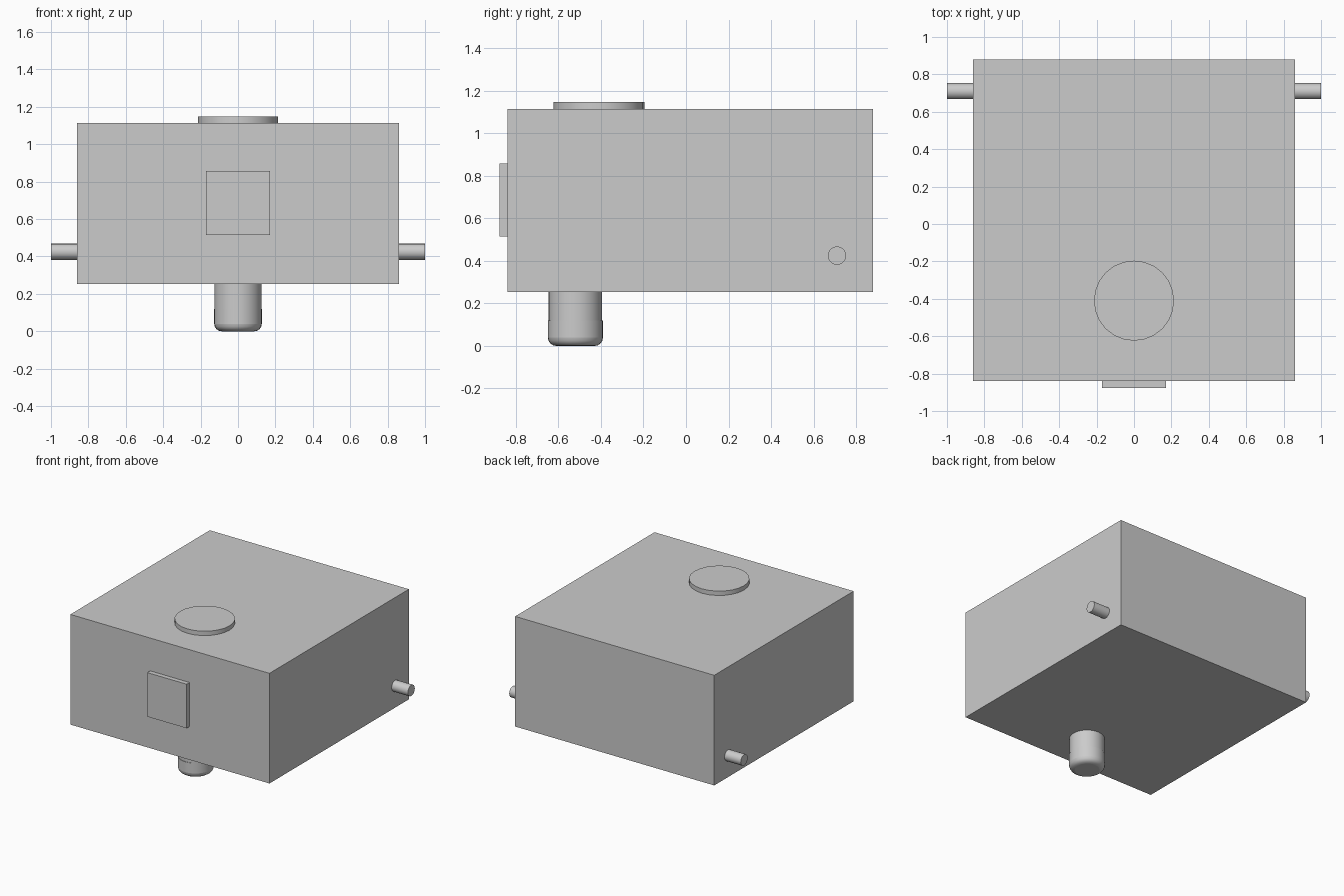
import bpy
import math
from mathutils import Matrix

cube = bpy.data.objects.get("Cube")
if cube:
    bpy.data.objects.remove(cube, do_unlink=True)

# Single plain grey for every part
grey = bpy.data.materials.new("plain_grey")
grey.use_nodes = True
colour = (0.6, 0.6, 0.6, 1)
grey.diffuse_color = colour
grey.node_tree.nodes["Principled BSDF"].inputs["Base Color"].default_value = colour


def finish(obj, name, smooth=False):
    obj.name = name
    obj.data.materials.append(grey)
    if smooth:
        bpy.ops.object.shade_smooth_by_angle(angle=math.radians(35))
    return obj


def box(name, low, high):
    centre = [(a + b) / 2 for a, b in zip(low, high)]
    size = [b - a for a, b in zip(low, high)]
    bpy.ops.mesh.primitive_cube_add(size=1, location=centre)
    obj = bpy.context.object
    obj.data.transform(Matrix.Diagonal((*size, 1)))
    return finish(obj, name)


def cylinder(name, radius, depth, centre, sides, rotation=(0, 0, 0)):
    bpy.ops.mesh.primitive_cylinder_add(
        vertices=sides, radius=radius, depth=depth, location=centre, rotation=rotation)
    return finish(bpy.context.object, name, True)


# Main body and front plate
box("body", (-0.86, -0.84, 0.254), (0.86, 0.88, 1.114))
box("front_plate", (-0.17, -0.876, 0.514), (0.17, -0.83, 0.858))

# Round cap on the top
cylinder("top_cap", 0.214, 0.054, (0, -0.41, 1.121), 24)

# Side pins
for side, label in ((1, "left"), (-1, "right")):
    cylinder(label + "_pin", 0.043, 0.17, (side * 0.915, 0.71, 0.425), 20,
             (0, math.pi / 2, 0))

# Stem and rounded tip under the body
cylinder("lower_stem", 0.126, 0.2, (0, -0.52, 0.17), 32)
tip = cylinder("stem_tip", 0.127, 0.12, (0, -0.52, 0.06), 32)
for v in tip.data.vertices:
    v.co.y *= 1.02
bottom = {v.index for v in tip.data.vertices if v.co.z < 0}
weights = tip.data.attributes.new("bevel_weight_edge", "FLOAT", "EDGE")
for e in tip.data.edges:
    weights.data[e.index].value = float(set(e.vertices) <= bottom)
bevel = tip.modifiers.new("rounded_rim", "BEVEL")
bevel.limit_method = "WEIGHT"
bevel.width = 0.04
bevel.segments = 4
